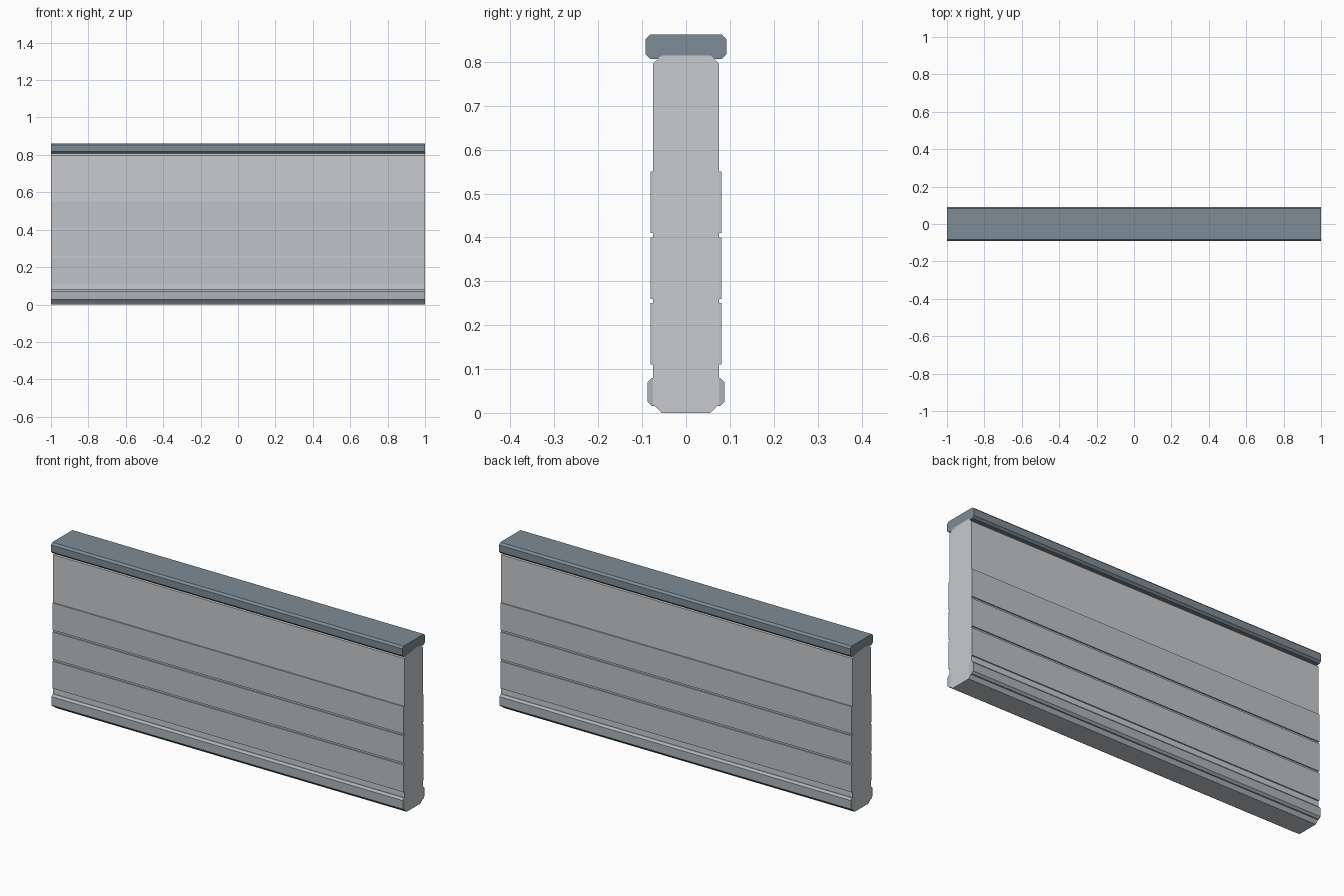
import bpy, bmesh

if "Cube" in bpy.data.objects:
    bpy.data.objects.remove(bpy.data.objects["Cube"])

LENGTH = 2.0


def material(name, rgb):
    m = bpy.data.materials.new(name)
    m.diffuse_color = (*rgb, 1)
    m.use_nodes = True
    m.node_tree.nodes["Principled BSDF"].inputs["Base Color"].default_value = m.diffuse_color
    return m


def bar(name, y0, y1, z0, z1, chamfer, mat):
    """Bar along x with an octagonal (chamfered) cross-section."""
    c = chamfer
    if c:
        profile = [(y0 + c, z0), (y1 - c, z0), (y1, z0 + c), (y1, z1 - c),
                   (y1 - c, z1), (y0 + c, z1), (y0, z1 - c), (y0, z0 + c)]
    else:
        profile = [(y0, z0), (y1, z0), (y1, z1), (y0, z1)]
    bm = bmesh.new()
    face = bm.faces.new([bm.verts.new((-LENGTH / 2, y, z)) for y, z in profile])
    ext = bmesh.ops.extrude_face_region(bm, geom=[face], use_keep_orig=True)
    moved = [g for g in ext["geom"] if isinstance(g, bmesh.types.BMVert)]
    bmesh.ops.translate(bm, verts=moved, vec=(LENGTH, 0, 0))
    bmesh.ops.recalc_face_normals(bm, faces=bm.faces)
    mesh = bpy.data.meshes.new(name)
    bm.to_mesh(mesh)
    bm.free()
    mesh.materials.append(mat)
    obj = bpy.data.objects.new(name, mesh)
    bpy.context.collection.objects.link(obj)
    return obj


def mirror_y(obj):
    mod = obj.modifiers.new("Mirror", 'MIRROR')
    mod.use_axis = (False, True, False)
    mod.use_mirror_merge = False


core_mat = material("wall_grey", (0.58, 0.60, 0.62))
panel_mat = material("panel_grey", (0.51, 0.55, 0.58))
base_mat = material("skirting_grey", (0.41, 0.46, 0.49))
cap_mat = material("cap_slate", (0.21, 0.26, 0.30))

# Wall core
bar("wall_core", -0.075, 0.075, 0.0, 0.815, 0.019, core_mat)

# Top rail
bar("top_cap", -0.092, 0.092, 0.807, 0.862, 0.010, cap_mat)

# Skirting along the foot, both sides
mirror_y(bar("skirting", -0.088, -0.055, 0.016, 0.080, 0.010, base_mat))

# Three raised panels on each side, separated by thin grooves
for i, z in enumerate((0.11, 0.26, 0.41)):
    mirror_y(bar(f"side_panel_{i + 1}", -0.081, -0.070, z, z + 0.14, 0, panel_mat))
